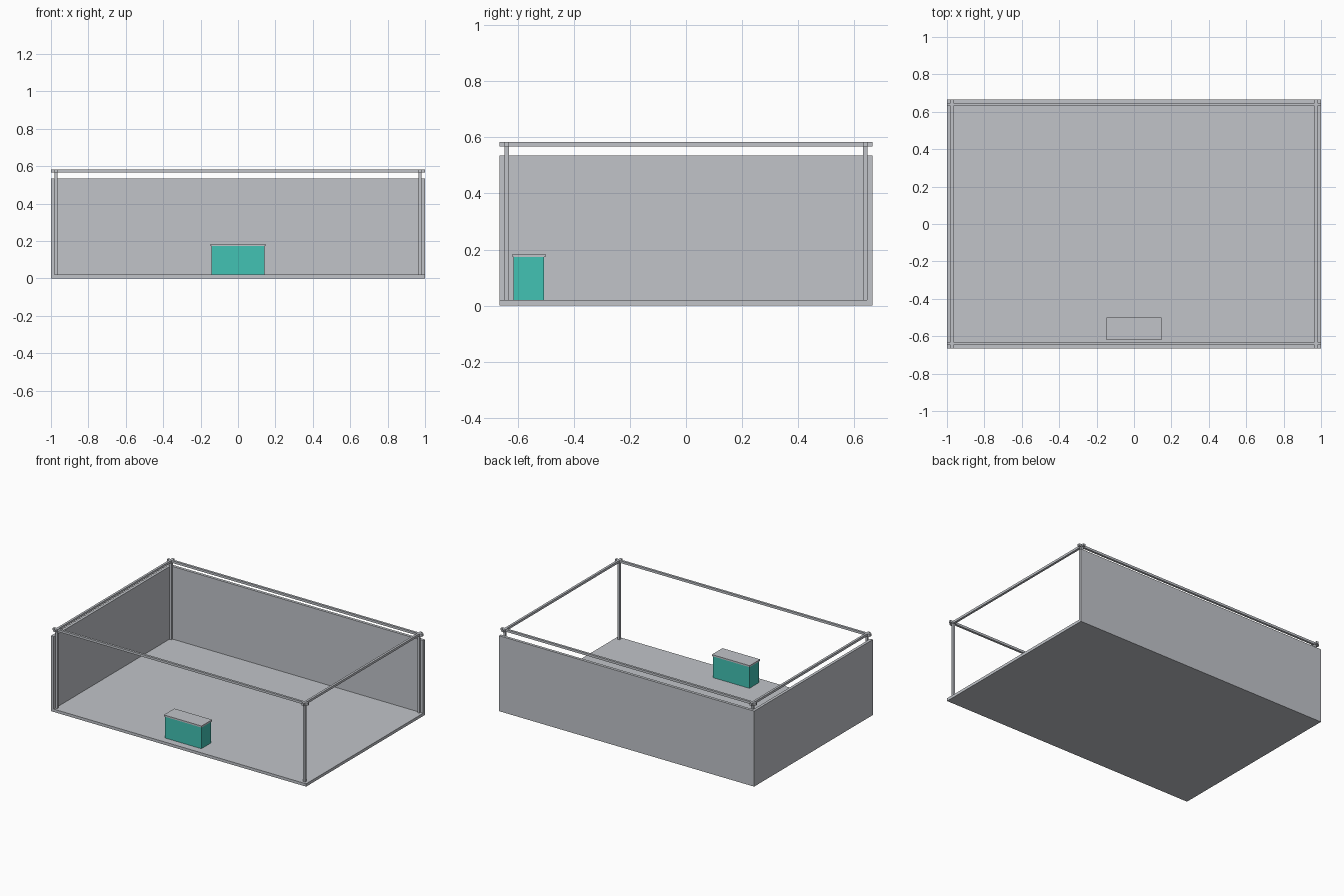
import bpy
import bmesh
from mathutils import Vector

if "Cube" in bpy.data.objects:
    bpy.data.objects.remove(bpy.data.objects["Cube"])


def material(name, rgb):
    m = bpy.data.materials.new(name)
    m.diffuse_color = (*rgb, 1.0)
    m.use_nodes = True
    m.node_tree.nodes["Principled BSDF"].inputs["Base Color"].default_value = m.diffuse_color
    return m


grey = material("light grey", (0.533, 0.552, 0.584))
teal = material("teal", (0.054, 0.539, 0.456))


def box(name, lo, hi, mat):
    """Axis-aligned box between two opposite corners."""
    lo, hi = Vector(lo), Vector(hi)
    bm = bmesh.new()
    bmesh.ops.create_cube(bm, size=1.0)
    for v in bm.verts:
        v.co = (lo + hi) / 2 + v.co * (hi - lo)
    mesh = bpy.data.meshes.new(name)
    bm.to_mesh(mesh)
    bm.free()
    mesh.materials.append(mat)
    obj = bpy.data.objects.new(name, mesh)
    bpy.context.collection.objects.link(obj)
    return obj


X, Y = 1.0, 0.665          # half footprint
T = 0.02                   # floor and wall thickness
WALL_H, TOP = 0.535, 0.583
R = 0.008                  # half width of posts and rails
PX, PY = 0.972, 0.639      # post centre lines
RAIL_Z = TOP - 2 * R

# Floor and the two closed sides
box("floor", (-X + T, -Y, 0), (X, Y - T, T), grey)
box("back_wall", (-X, Y - T, 0), (X, Y, WALL_H), grey)
box("left_wall", (-X, -Y, 0), (-X + T, Y - T, WALL_H), grey)

# Corner posts
for sx, nx in ((-1, "left"), (1, "right")):
    for sy, ny in ((-1, "front"), (1, "back")):
        x, y = sx * PX, sy * PY
        box(f"{ny}_{nx}_post", (x - R, y - R, T), (x + R, y + R, RAIL_Z), grey)

# Top rails, crossing at the corners with short overhanging ends
for s, name in ((-1, "front"), (1, "back")):
    box(f"{name}_rail", (-X, s * PY - R, RAIL_Z), (X, s * PY + R, TOP), grey)
for s, name in ((-1, "left"), (1, "right")):
    box(f"{name}_rail", (s * PX - R, -Y, RAIL_Z), (s * PX + R, Y, TOP), grey)

# Reception counter
box("counter_body", (-0.143, -0.614, T), (0.143, -0.506, 0.173), teal)
box("counter_top", (-0.148, -0.619, 0.173), (0.148, -0.501, 0.184), grey)
